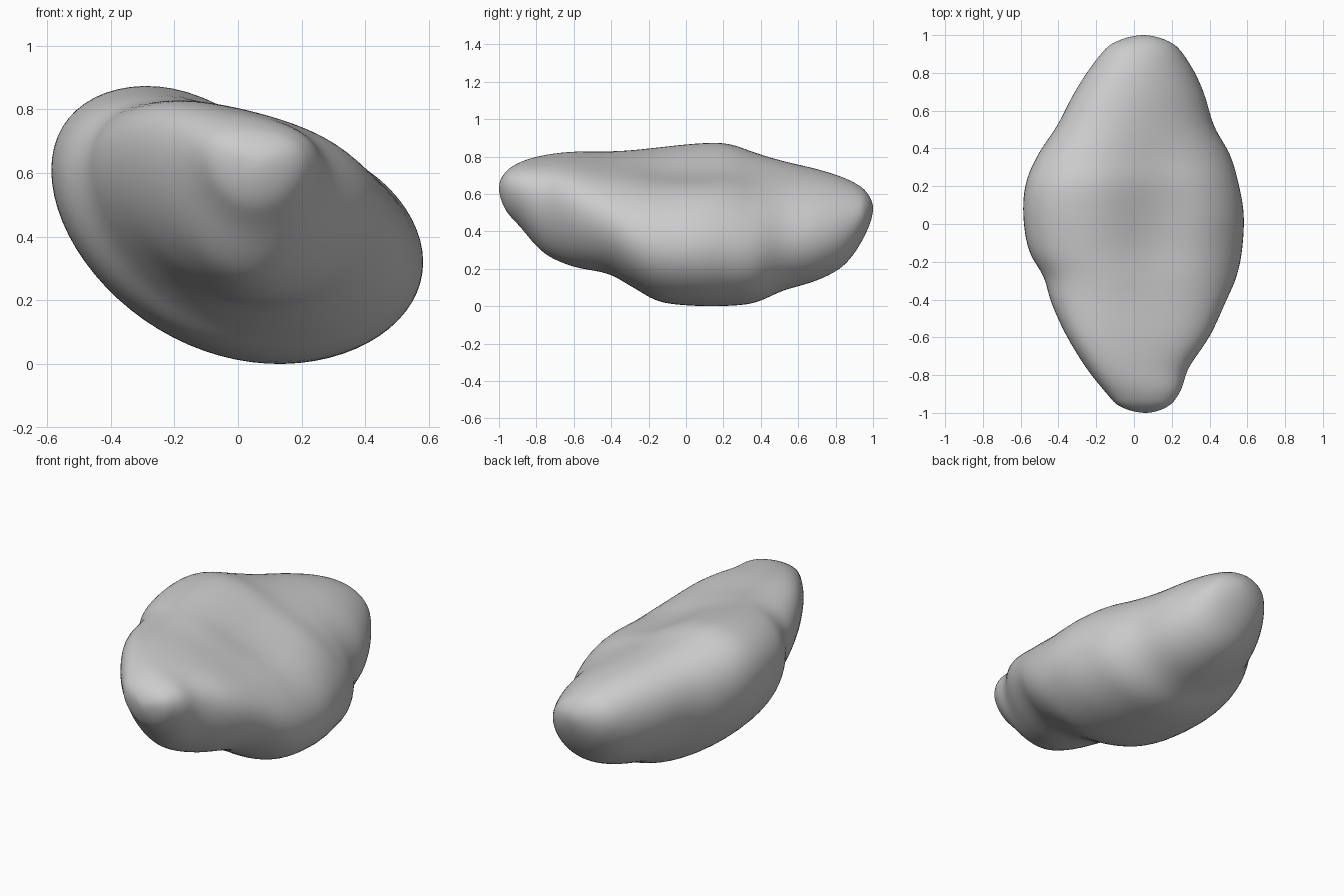
import bpy, bmesh, math

if "Cube" in bpy.data.objects:
    bpy.data.objects.remove(bpy.data.objects["Cube"])

# Cross-sections along y: (y, left, right, bottom, top, tilt)
SECTIONS = [
    (-1.00, .06, .06, .635, .635, -.10),
    (-.965, -.075, .18, .52, .72, -.10),
    (-.88, -.16, .25, .42, .775, -.15),
    (-.76, -.255, .29, .285, .805, -.22),
    (-.60, -.355, .40, .21, .82, -.30),
    (-.42, -.44, .485, .175, .83, -.38),
    (-.28, -.48, .545, .10, .845, -.42),
    (-.14, -.56, .575, .025, .86, -.42),
    (.05, -.59, .585, .003, .88, -.42),
    (.22, -.575, .555, .003, .88, -.42),
    (.37, -.51, .51, .02, .83, -.42),
    (.52, -.41, .425, .085, .785, -.38),
    (.70, -.315, .37, .14, .74, -.34),
    (.85, -.215, .295, .225, .69, -.28),
    (.955, -.115, .205, .38, .625, -.20),
    (1.00, .05, .05, .525, .525, -.10),
]
STEPS, SIDES = 6, 72


def mirrored(s):
    """Section continued past the pole, so the ends close round."""
    y, l, r, b, t, k = s
    return (y, r, l, t, b, k)


def spline(p0, p1, p2, p3, u):
    return [0.5 * (2 * b + (c - a) * u + (2 * a - 5 * b + 4 * c - d) * u * u
                   + (3 * b - a - 3 * c + d) * u ** 3)
            for a, b, c, d in zip(p0, p1, p2, p3)]


def ring_points(s):
    y, l, r, b, t, k = s
    cx, cz, hx, hz = (l + r) / 2, (b + t) / 2, (r - l) / 2, (t - b) / 2
    front = min(max((-.25 - y) / .45, 0), 1)
    front = front * front * (3 - 2 * front)
    pts = []
    for i in range(SIDES):
        a = 2 * math.pi * i / SIDES
        x = cx + hx * math.cos(a)
        # tilt is stronger on the upper left than on the lower right
        shift = math.asin(k) * (.78 + .25 * math.cos(a - 2.2))
        # the front end is top-heavy
        z = cz + hz * (math.sin(a + shift) + .28 * front * math.cos(a) ** 2)
        # shallow hollow running along the top
        if math.sin(a) > 0:
            z -= .085 * math.sin(a) ** 2 * math.exp(-((x - .14) / .24) ** 2 - ((y - .05) / .38) ** 2)
        pts.append((x, y, z))
    return pts


# Loft the stone body
ctrl = [mirrored(SECTIONS[1])] + SECTIONS + [mirrored(SECTIONS[-2])]
bm = bmesh.new()
rings = []
for n in range(len(SECTIONS) - 1):
    for j in range(STEPS):
        if n == 0 and j == 0:
            continue
        s = spline(*ctrl[n:n + 4], j / STEPS)
        rings.append([bm.verts.new(p) for p in ring_points(s)])
for a, b in zip(rings, rings[1:]):
    for i in range(SIDES):
        k = (i + 1) % SIDES
        bm.faces.new((a[i], a[k], b[k], b[i]))

# Close both ends
for ring, s in ((rings[0], SECTIONS[0]), (rings[-1], SECTIONS[-1])):
    tip = bm.verts.new((s[1], s[0], s[3]))
    for i in range(SIDES):
        bm.faces.new((ring[i], ring[(i + 1) % SIDES], tip))

# Soften the lofted bands a little
for _ in range(6):
    bmesh.ops.smooth_vert(bm, verts=[v for v in bm.verts if abs(v.co.y) < .93],
                          factor=.5, use_axis_x=True, use_axis_z=True)

# Rest on the ground
low = min(v.co.z for v in bm.verts)
for v in bm.verts:
    v.co.z -= low
bmesh.ops.recalc_face_normals(bm, faces=bm.faces)
mesh = bpy.data.meshes.new("stone")
bm.to_mesh(mesh)
bm.free()
for p in mesh.polygons:
    p.use_smooth = True
stone = bpy.data.objects.new("stone", mesh)
bpy.context.collection.objects.link(stone)
